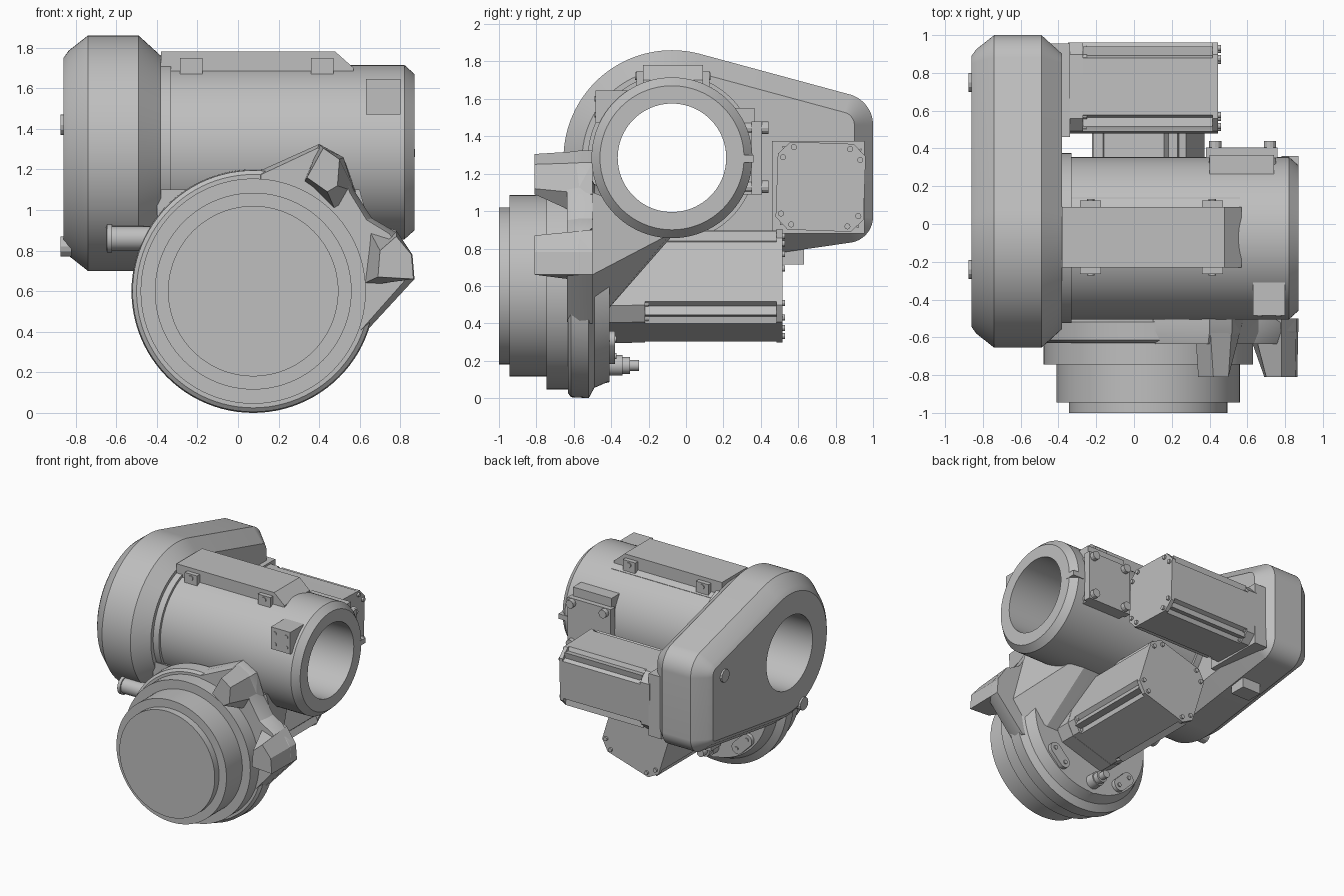
import bpy, bmesh
from math import sin, cos, pi, radians

cube = bpy.data.objects.get("Cube")
if cube:
    bpy.data.objects.remove(cube)

metal = bpy.data.materials.new("machine_grey")
metal.use_nodes = True
metal.diffuse_color = (0.52, 0.52, 0.52, 1)
metal.node_tree.nodes["Principled BSDF"].inputs["Base Color"].default_value = (0.52, 0.52, 0.52, 1)
parts = []


def place(axis, p, u, v):
    """Point at p along the axis, with the other two coordinates in xyz order."""
    return (p, u, v) if axis == "x" else (u, p, v)


def loft(name, axis, rings, loop=False):
    """Skin a list of (position, outline); cap the ends or close into a loop."""
    bm = bmesh.new()
    rows = [[bm.verts.new(place(axis, p, u, v)) for u, v in pts] for p, pts in rings]
    n = len(rows[0])
    pairs = list(zip(rows, rows[1:]))
    if loop:
        pairs.append((rows[-1], rows[0]))
    else:
        bm.faces.new(rows[0])
        bm.faces.new(rows[-1])
    for a, b in pairs:
        for i in range(n):
            j = (i + 1) % n
            bm.faces.new((a[i], a[j], b[j], b[i]))
    bmesh.ops.recalc_face_normals(bm, faces=bm.faces)
    mesh = bpy.data.meshes.new(name)
    bm.to_mesh(mesh)
    bm.free()
    mesh.materials.append(metal)
    obj = bpy.data.objects.new(name, mesh)
    bpy.context.collection.objects.link(obj)
    parts.append(obj)


def circle(c, r, n):
    return [(c[0] + r * cos(2 * pi * i / n), c[1] + r * sin(2 * pi * i / n)) for i in range(n)]


def turned(name, axis, c, profile, n=80, loop=False):
    """Round part from (position, radius) steps."""
    loft(name, axis, [(p, circle(c, r, n)) for p, r in profile], loop)


def box(name, x, y, z):
    loft(name, "x", [(p, [(y[0], z[0]), (y[1], z[0]), (y[1], z[1]), (y[0], z[1])]) for p in x])


def bolt(name, axis, c, start, end, r=0.02):
    turned(name, axis, c, [(start, r), (end, r)], 12)


# Hollow main tube with a chamfered open end
BORE = (-0.075, 1.285)
turned("main_tube", "x", BORE,
       [(-0.38, 0.29), (-0.38, 0.45), (-0.33, 0.45), (-0.33, 0.43), (0.82, 0.43),
        (0.87, 0.385), (0.87, 0.29)], 96, True)
box("end_key", (0.78, 0.872), (0.28, 0.36), (1.26, 1.30))

# Belt cover: rounded outline around three circles, bored through
CORNERS = [(-0.075, 1.28, 0.58), (0.83, 1.46, 0.17), (0.86, 0.97, 0.14)]


def cover_outline(inset, n=120):
    pts = []
    for i in range(n):
        a, b = cos(2 * pi * i / n), sin(2 * pi * i / n)
        y, z, r = max(CORNERS, key=lambda k: k[0] * a + k[1] * b + k[2])
        pts.append((y + (r - inset) * a, z + (r - inset) * b))
    return pts


loft("belt_cover", "x",
     [(x, cover_outline(d)) for x, d in
      [(-0.38, 0.1), (-0.49, 0), (-0.62, 0), (-0.74, 0), (-0.835, 0.075), (-0.86, 0.11)]]
     + [(-0.86, circle(BORE, 0.29, 120)), (-0.38, circle(BORE, 0.29, 120))], True)
for c in [(0.75, 1.42), (-0.24, 0.82)]:
    bolt("cover_bolt", "x", c, -0.82, -0.875, 0.05)
box("cover_lower_lug", (-0.66, -0.5), (0.5, 0.63), (0.715, 0.85))
turned("cable_gland", "x", (-0.53, 0.86),
       [(-0.65, 0.055), (-0.645, 0.07), (-0.62, 0.07), (-0.62, 0.06), (-0.3, 0.06)], 24)

# Top rail with fixing tabs
loft("top_rail", "y", [(y, [(-0.38, 1.6), (-0.38, 1.78), (0.48, 1.78), (0.57, 1.7), (0.57, 1.6)])
                       for y in (-0.23, 0.09)])
for y, s in ((-0.23, -1), (0.09, 1)):
    for x in (-0.23, 0.415):
        box("rail_tab", (x - 0.055, x + 0.055), (y, y + s * 0.035), (1.64, 1.75))
        bolt("rail_bolt", "y", (x, 1.72), y, y + s * 0.042)
    box("rail_foot", (-0.35, 0.56), (y, y + s * 0.05), (1.6, 1.66))

# Front pad and back cover plate on the tube
box("front_pad", (0.63, 0.8), (-0.485, -0.31), (1.47, 1.645))
for x in (0.665, 0.765):
    for z in (1.515, 1.6):
        bolt("pad_screw", "y", (x, z), -0.47, -0.489, 0.015)
box("back_pad", (0.40, 0.74), (0.24, 0.365), (1.09, 1.55))
box("back_plate", (0.38, 0.76), (0.35, 0.405), (1.09, 1.48))
for x in (0.43, 0.72):
    for z in (1.13, 1.445):
        bolt("back_plate_bolt", "y", (x, z), 0.27, 0.44, 0.033)

# Round output flange with stepped front and tapered back
FLANGE = (0.075, 0.6)
turned("output_flange", "y", FLANGE,
       [(-1, 0.42), (-0.945, 0.42), (-0.945, 0.485), (-0.745, 0.485),
        (-0.745, 0.555), (-0.63, 0.555), (-0.63, 0.575), (-0.615, 0.595), (-0.52, 0.6),
        (-0.49, 0.545), (-0.41, 0.51)], 96)


# Oblong hatches low on the back of the flange
def oblong(c, tilt, half, r, n=24):
    pts = []
    for i in range(n):
        a = 2 * pi * (i + 0.5) / n
        u, v = r * cos(a) + (half if cos(a) > 0 else -half), r * sin(a)
        pts.append((c[0] + u * cos(tilt) - v * sin(tilt), c[1] + u * sin(tilt) + v * cos(tilt)))
    return pts


for s in (-1, 1):
    c = (FLANGE[0] + s * 0.3, 0.27)
    hatch = oblong(c, s * pi / 4, 0.055, 0.05)
    loft("back_hatch", "y", [(-0.45, hatch), (-0.38, hatch)])
    for d in (-0.045, 0.045):
        bolt("hatch_screw", "y", (c[0] + d, c[1] + s * d), -0.4, -0.372, 0.016)
turned("cable_plug", "y", (0.05, 0.175),
       [(-0.49, 0.11), (-0.41, 0.09), (-0.41, 0.055), (-0.34, 0.055), (-0.34, 0.045),
        (-0.3, 0.045), (-0.3, 0.03), (-0.25, 0.03)], 24)

# Webbed housing joining flange and tube
loft("joining_housing", "y",
     [(-0.5, [(-0.4, 0.5), (-0.1, 0.38), (0.5, 0.38), (0.72, 0.66), (0.6, 1.1), (-0.4, 1.1)]),
      (-0.08, [(-0.3, 0.87), (-0.05, 0.86), (0.4, 0.86), (0.5, 0.88), (0.45, 0.95), (-0.3, 0.95)])])
web = [(0.1, 1.19), (0.4, 1.325), (0.52, 1.26), (0.57, 1.1), (0.66, 0.96), (0.78, 0.89),
       (0.86, 0.78), (0.87, 0.66), (0.63, 0.4), (0.075, 0.6)]
loft("lug_web", "y", [(-0.635, [(x * 0.93 + 0.02, z * 0.97 + 0.02) for x, z in web]),
                      (-0.57, web), (-0.5, web)])
loft("upper_lug", "y", [(-0.81, [(0.34, 1.16), (0.42, 1.305), (0.5, 1.25), (0.49, 1.12), (0.44, 1.09)]),
                        (-0.5, [(0.32, 1.13), (0.4, 1.325), (0.52, 1.26), (0.58, 1.09), (0.5, 0.95)])])
loft("side_lug", "y", [(-0.81, [(0.69, 0.67), (0.70, 0.80), (0.78, 0.87), (0.855, 0.78), (0.865, 0.66)]),
                       (-0.5, [(0.58, 0.62), (0.62, 0.95), (0.78, 0.9), (0.86, 0.78), (0.87, 0.66)])])


# Motors: grooved body between chamfered end plates
def section(c, s, turn, quarter):
    pts = []
    for k in range(4):
        t = turn + k * pi / 2
        for a, b in quarter:
            pts.append((c[0] + s * (a * cos(t) - b * sin(t)), c[1] + s * (a * sin(t) + b * cos(t))))
    return pts


GROOVED = [(1, -0.64), (1, 0.64), (0.87, 0.7), (0.9, 0.9), (0.7, 0.87), (0.64, 1)]
CHAMFERED = [(1, -0.72), (1, 0.72)]
SCREWS = [(0.88, 0.64), (0.64, 0.88)]


def motor(name, axis, c, s, turn, start, end):
    for part, a, b, shape in (("front_plate", start, start + 0.08, CHAMFERED),
                              ("body", start + 0.08, end - 0.03, GROOVED),
                              ("end_plate", end - 0.03, end, CHAMFERED)):
        outline = section(c, s, turn, shape)
        loft(name + "_" + part, axis, [(a, outline), (b, outline)])
    for p in section(c, s, turn, SCREWS):
        bolt(name + "_end_screw", axis, p, end - 0.01, end + 0.015, 0.016)
        bolt(name + "_mount_screw", axis, p, start + 0.07, start + 0.1, 0.02)


motor("upper_motor", "x", (0.72, 1.13), 0.235, radians(-2), -0.35, 0.445)
box("upper_motor_mount", (-0.45, -0.34), (0.46, 0.955), (0.88, 1.375))
motor("lower_motor", "y", FLANGE, 0.26, radians(17), -0.3, 0.515)
mount = section(FLANGE, 0.262, radians(17), CHAMFERED)
loft("lower_motor_mount", "y", [(-0.44, mount), (-0.29, mount)])

# Smooth shading with crisp edges
bpy.ops.object.select_all(action="DESELECT")
for obj in parts:
    obj.select_set(True)
bpy.context.view_layer.objects.active = parts[0]
bpy.ops.object.shade_smooth_by_angle(angle=radians(25))
